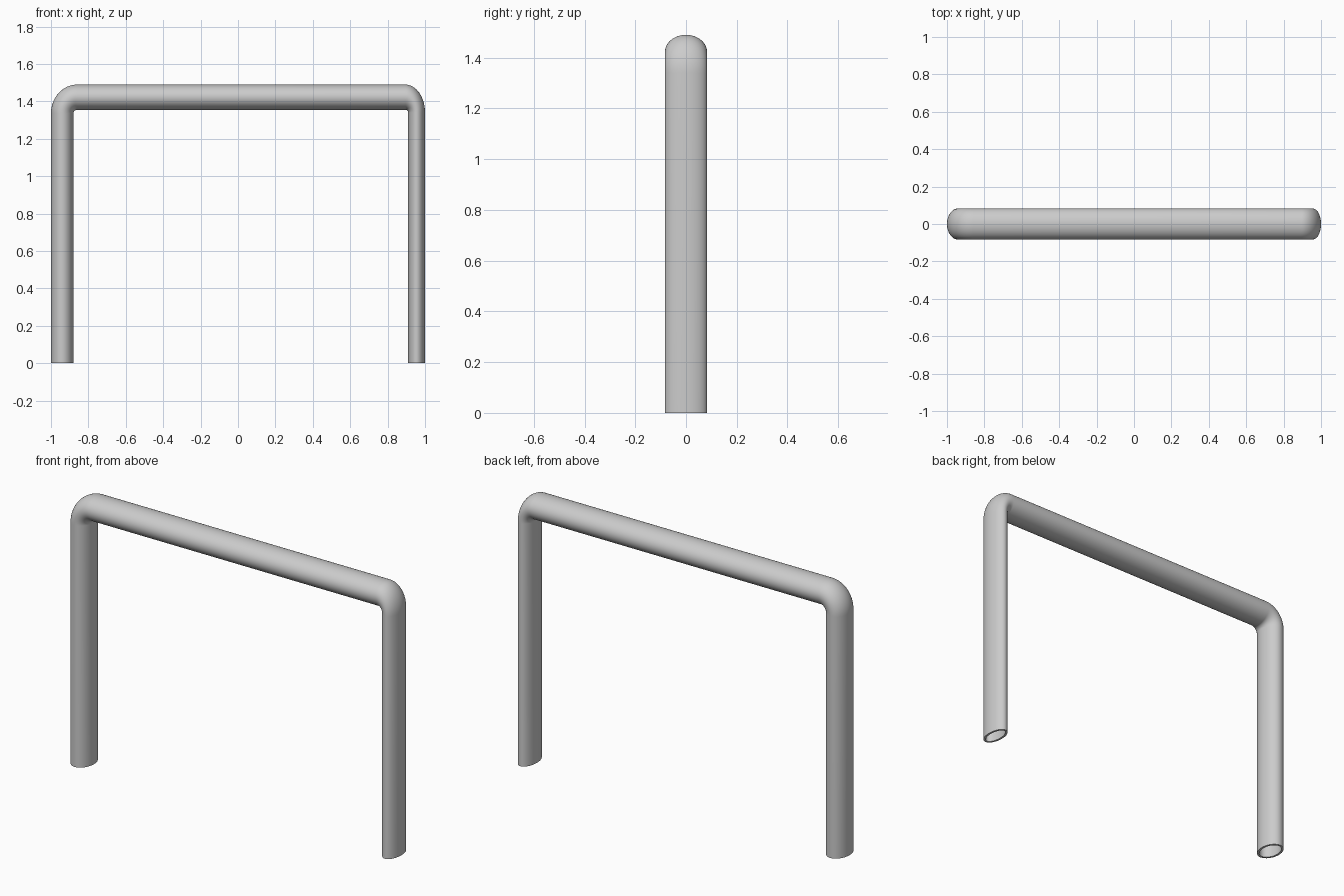
import bpy, bmesh, math
from mathutils import Vector

if "Cube" in bpy.data.objects:
    bpy.data.objects.remove(bpy.data.objects["Cube"])

SIDES, STEPS = 64, 16
HALF_DEPTH, WALL = 0.083, 0.012


def bend(cx, cz, start, end, out_r, in_r):
    """Outer/inner edge points around a corner, with elliptical radii (x, z)."""
    stations = []
    for i in range(STEPS + 1):
        a = math.radians(start + (end - start) * i / STEPS)
        stations.append([Vector((cx + r[0] * math.cos(a), 0, cz + r[1] * math.sin(a)))
                         for r in (out_r, in_r)])
    return stations


# Path stations: wide left leg, top bar, narrow right leg
stations = [[Vector((-1, 0, 0)), Vector((-0.88, 0, 0))]]
stations += bend(-0.86, 1.335, 180, 90, (0.14, 0.155), (0.02, 0.02))
stations += bend(0.895, 1.34, 90, 0, (0.105, 0.15), (0.015, 0.015))
stations += [[Vector((1, 0, 0)), Vector((0.91, 0, 0))]]

bm = bmesh.new()


def ring(outer, inner, wall):
    """Elliptical cross-section spanning the outer and inner edge points."""
    mid, arm = (outer + inner) / 2, (outer - inner) / 2
    arm = arm * (1 - wall / arm.length)
    depth = Vector((0, HALF_DEPTH - wall, 0))
    return [bm.verts.new(mid + arm * math.cos(t) + depth * math.sin(t))
            for t in (2 * math.pi * k / SIDES for k in range(SIDES))]


# Hollow tube: outside forwards, inside backwards, joined by rims at the feet
rings = [ring(o, i, 0) for o, i in stations]
rings += [ring(o, i, WALL) for o, i in reversed(stations)]
for a, b in zip(rings, rings[1:] + rings[:1]):
    for k in range(SIDES):
        n = (k + 1) % SIDES
        bm.faces.new((a[k], a[n], b[n], b[k]))
bmesh.ops.recalc_face_normals(bm, faces=bm.faces)

mesh = bpy.data.meshes.new("tube_frame")
bm.to_mesh(mesh)
bm.free()
frame = bpy.data.objects.new("tube_frame", mesh)
bpy.context.collection.objects.link(frame)
bpy.context.view_layer.objects.active = frame
frame.select_set(True)
bpy.ops.object.shade_smooth_by_angle(angle=math.radians(40))
